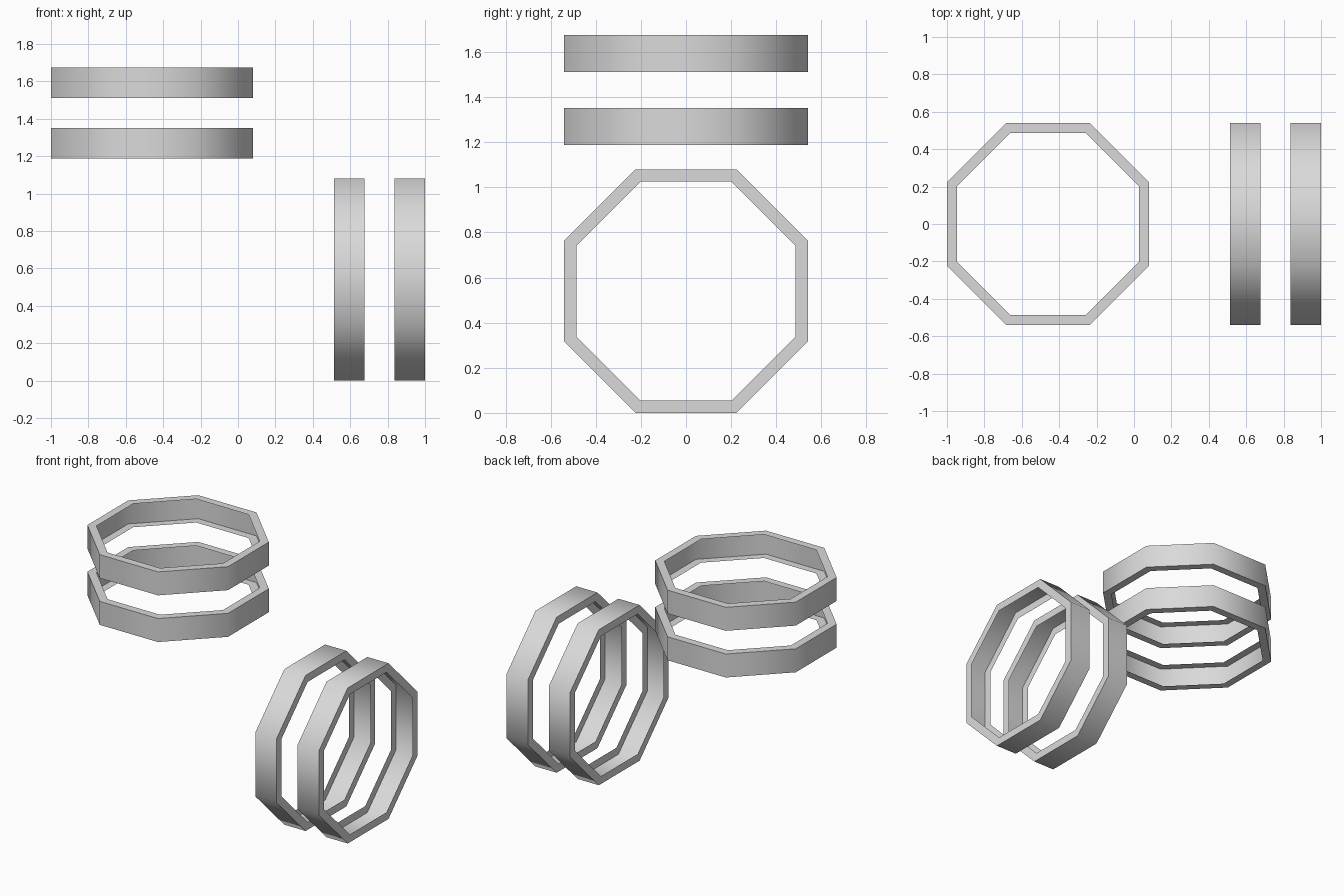
import bpy, bmesh, math
from mathutils import Matrix

cube = bpy.data.objects.get("Cube")
if cube:
    bpy.data.objects.remove(cube, do_unlink=True)

SIDES = 8
OUTER, INNER = 0.54, 0.486   # distance from centre to the flat sides
WIDTH = 0.163

grey = bpy.data.materials.new("light_grey")
grey.use_nodes = True
colour = (0.7, 0.7, 0.7, 1)
grey.diffuse_color = colour
grey.node_tree.nodes["Principled BSDF"].inputs["Base Color"].default_value = colour


def ring(name, centre, turn):
    """Octagonal band with two inward rims, hollow inside, turned about y."""
    bm = bmesh.new()
    stretch = 1 / math.cos(math.pi / SIDES)
    loops = []
    for apothem, z in ((INNER, -1), (OUTER, -1), (OUTER, 1), (INNER, 1)):
        loop = []
        for i in range(SIDES):
            a = (i + 0.5) * math.tau / SIDES
            r = apothem * stretch
            loop.append(bm.verts.new((r * math.cos(a), r * math.sin(a), z * WIDTH / 2)))
        loops.append(loop)
    # Lower rim, wall and upper rim
    for lower, upper in zip(loops, loops[1:]):
        for i in range(SIDES):
            j = (i + 1) % SIDES
            bm.faces.new((lower[i], lower[j], upper[j], upper[i]))
    bm.transform(Matrix.Rotation(turn, 4, "Y"))
    mesh = bpy.data.meshes.new(name)
    bm.to_mesh(mesh)
    bm.free()
    mesh.materials.append(grey)
    obj = bpy.data.objects.new(name, mesh)
    obj.location = centre
    bpy.context.collection.objects.link(obj)
    # Rounded shading around the band, crisp rims
    bpy.ops.object.select_all(action="DESELECT")
    obj.select_set(True)
    bpy.context.view_layer.objects.active = obj
    bpy.ops.object.shade_smooth_by_angle(angle=math.radians(60))


# Stacked flat rings
ring("lower_flat_ring", (-0.46, 0, 1.27), 0)
ring("upper_flat_ring", (-0.46, 0, 1.594), 0)

# Paired upright rings
ring("inner_upright_ring", (0.594, 0, 0.54), math.pi / 2)
ring("outer_upright_ring", (0.918, 0, 0.54), math.pi / 2)
